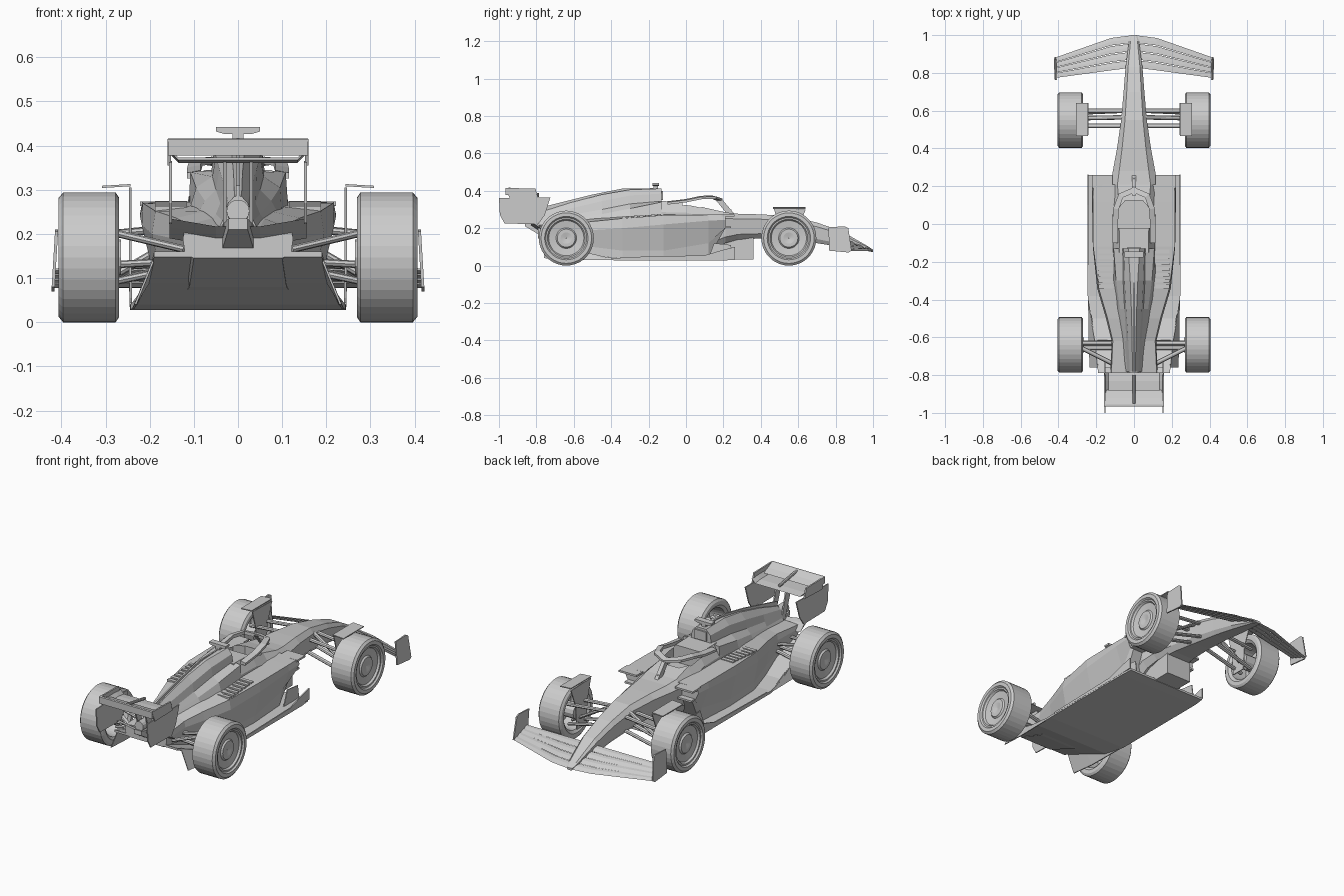
import bpy, bmesh, math
from mathutils import Vector


def make(name, verts, faces, mirror=False):
    me = bpy.data.meshes.new(name)
    me.from_pydata([tuple(v) for v in verts], [], faces)
    bm = bmesh.new()
    bm.from_mesh(me)
    bmesh.ops.remove_doubles(bm, verts=bm.verts, dist=1e-5)
    bmesh.ops.recalc_face_normals(bm, faces=bm.faces)
    bm.to_mesh(me)
    bm.free()
    ob = bpy.data.objects.new(name, me)
    bpy.context.collection.objects.link(ob)
    if mirror:
        ob.modifiers.new("mirror", "MIRROR")
    return ob


def loft(name, rings, mirror=False, closed=False):
    n, m = len(rings[0]), len(rings)
    verts = [v for r in rings for v in r]
    faces = [[i * n + j, i * n + (j + 1) % n, (i + 1) % m * n + (j + 1) % n, (i + 1) % m * n + j]
             for i in range(m if closed else m - 1) for j in range(n)]
    if not closed:
        faces += [list(range(n)), list(range((m - 1) * n, m * n))]
    return make(name, verts, faces, mirror)


def body(name, secs):
    """Loft along y; each section is y followed by right-half (x, z) points, top to bottom."""
    rings = []
    for y, *half in secs:
        rings.append([(x, y, z) for x, z in half] + [(-x, y, z) for x, z in reversed(half)])
    return loft(name, rings)


def side_plate(name, x, t, pts, mirror=True, lean=0.0):
    """Plate in the yz plane, centred on x, leaning outwards with height."""
    z0 = min(p[1] for p in pts)
    return loft(name, [[(x + s * t / 2 + lean * (z - z0), y, z) for y, z in pts] for s in (-1, 1)], mirror)


def box(name, lo, hi, mirror=False):
    return loft(name, [[(x, lo[1], lo[2]), (x, hi[1], lo[2]), (x, hi[1], hi[2]), (x, lo[1], hi[2])]
                       for x in (lo[0], hi[0])], mirror)


def rod(name, a, b, r, flat=1.0, mirror=True, n=8):
    a, b = Vector(a), Vector(b)
    d = (b - a).normalized()
    u = d.cross(Vector((0, 0, 1))).normalized()
    v = d.cross(u)
    return loft(name, [[p + u * r * math.cos(k * math.tau / n) + v * r * flat * math.sin(k * math.tau / n)
                        for k in range(n)] for p in (a, b)], mirror)


# Wheels: one lathe profile of (x, radius), closed around
tyre = [(.28, .10), (.269, .115), (.269, .135), (.277, .147), (.396, .147), (.406, .135), (.406, .116),
        (.398, .109), (.398, .101), (.388, .094), (.382, .055), (.39, .048), (.39, .03),
        (.384, .001), (.35, .001), (.35, .05), (.37, .055), (.37, .092)]
for label, cy in (("front", .55), ("rear", -.64)):
    rings = [[(x, cy + r * math.cos(a), .147 + r * math.sin(a)) for x, r in tyre]
             for a in (k * math.tau / 36 for k in range(36))]
    loft(label + "_wheel", rings, True, True)
    rod(label + "_hub", (.265, cy, .147), (.37, cy, .147), .04, n=12)


# Nose and cockpit tub
def tub(y, w, zt, zb):
    h = zt - zb
    return (y, (.7 * w, zt), (w, zt - .2 * h), (.95 * w, zb + .2 * h), (.7 * w, zb))


chassis = body("chassis", [tub(*s) for s in (
    (-.15, .11, .345, .05), (0, .112, .342, .05), (.1, .115, .31, .06), (.21, .125, .285, .12), (.28, .112, .277, .14),
    (.4, .09, .274, .145), (.55, .068, .265, .135), (.7, .055, .23, .12), (.83, .045, .185, .1),
    (.97, .026, .105, .078), (1.0, .015, .085, .072))])

# Sidepods, tapering into the narrow rear
pods = body("sidepods", [
    (.21, (.12, .274), (.215, .272), (.222, .245), (.2, .2), (.18, .2)),
    (.12, (.12, .274), (.217, .272), (.222, .24), (.178, .12), (.165, .04)),
    (-.12, (.11, .272), (.216, .27), (.218, .22), (.185, .08), (.18, .04)),
    (-.34, (.1, .262), (.187, .252), (.195, .2), (.17, .08), (.17, .04)),
    (-.5, (.08, .25), (.14, .236), (.148, .19), (.13, .1), (.13, .05)),
    (-.62, (.06, .235), (.112, .222), (.118, .19), (.11, .12), (.11, .08)),
    (-.79, (.05, .215), (.12, .21), (.125, .19), (.12, .155), (.1, .145))])

# Cockpit opening
opening = [(.045, .125), (.085, .08), (.09, -.02), (-.09, -.02), (-.085, .08), (-.045, .125)]
cutter = loft("cockpit_cutter", [[(x, y, z) for x, y in opening] for z in (.25, .5)])
cutter.hide_render = True
cutter.hide_viewport = True
for ob in (chassis, pods):
    mod = ob.modifiers.new("opening", "BOOLEAN")
    mod.operation = "DIFFERENCE"
    mod.object = cutter
box("headrest", (-.06, -.06, .24), (.06, -.021, .335))

# Halo: broad flat hoop and its pillar
path = [(.1, -.1, .335), (.1, 0, .347), (.095, .08, .364), (.07, .15, .366), (.0, .18, .355)]
path += [(-x, y, z) for x, y, z in reversed(path[:-1])]
hoop = []
for i, p in enumerate(path):
    d = (Vector(path[min(i + 1, 8)]) - Vector(path[max(i - 1, 0)])).normalized()
    u = d.cross(Vector((0, 0, 1))).normalized() * .015
    v = Vector((0, 0, .009))
    hoop.append([Vector(p) + u + v * .4, Vector(p) - u + v, Vector(p) - u - v, Vector(p) + u - v])
loft("halo_hoop", hoop)
side_plate("halo_pillar", 0, .02, [(.15, .362), (.195, .352), (.26, .275), (.22, .275)], False)

# Engine cover with fin, airbox and camera bar
body("engine_cover", [
    (-.13, (.03, .412), (.055, .385), (.06, .345), (.108, .34), (.112, .25)),
    (-.3, (.02, .406), (.05, .375), (.058, .33), (.095, .305), (.115, .24)),
    (-.45, (.014, .38), (.042, .345), (.05, .3), (.075, .275), (.1, .23)),
    (-.62, (.01, .336), (.03, .305), (.04, .27), (.05, .245), (.08, .205)),
    (-.78, (.008, .285), (.022, .27), (.03, .25), (.035, .23), (.05, .2))])
side_plate("spine_fin", 0, .008, [(-.16, .4), (-.16, .414), (-.34, .412), (-.5, .38), (-.78, .31), (-.78, .26)], False)
box("airbox_inlet", (-.035, -.135, .35), (.035, -.122, .4))
box("camera_stalk", (-.012, -.175, .4), (.012, -.15, .43))
body("camera_bar", [(y, (.05, .442), (.05, .432), (.03, .426)) for y in (-.178, -.145)])
rod("antenna", (0, .24, .27), (0, .241, .3), .003, mirror=False)

# Cooling louvres
for k in range(7):
    y = -.135 - k * .031
    box("louvre", (.115, y - .02, .25), (.188, y, .275 - k * .002), True)

# Floor, rising diffuser, keel and edge fences
body("floor", [(y, (w, zb + .012), (w, zb)) for y, w, zb in (
    (.26, .24, .03), (.2, .245, .028), (-.38, .245, .028), (-.5, .228, .04), (-.64, .205, .09), (-.79, .19, .148))])
box("keel", (-.075, .1, .032), (.075, .36, .15))
side_plate("floor_edge_fence", .243, .006, [(.26, .04), (.262, .1), (.2, .085), (.1, .055), (-.35, .045),
                                            (-.35, .035), (.1, .035)])
side_plate("inlet_fence", .19, .005, [(.25, .04), (.24, .11), (.15, .12), (.12, .04)])
box("sidepod_lip", (.115, .19, .263), (.222, .26, .273), True)
box("inlet_shelf", (.11, .19, .2), (.2, .24, .21), True)
# Curled outer sides of the diffuser
loft("diffuser_side", [[(x0, y, z0), (x1, y, z1), (x1 - .005, y, z1), (x0 - .005, y, z0)]
                       for y, x0, z0, x1, z1 in ((-.4, .243, .03, .243, .04), (-.62, .24, .03, .205, .09),
                                                 (-.76, .235, .04, .19, .15))], True)

# Tail: crash structure, exhaust, beam wing
body("crash_structure", [(-.76, (.04, .215), (.04, .15)), (-.86, (.022, .235), (.022, .21))])
rod("exhaust", (0, -.74, .25), (0, -.85, .252), .026, mirror=False, n=14)
loft("beam_wing", [[(x, -.76, z - .045), (x, -.8, z - .02), (x, -.83, z), (x, -.8, z - .008)]
                   for x, z in ((-.155, .235), (-.05, .217), (.05, .217), (.155, .235))])

# Rear wing: endplates, main plane, flap and pylons
side_plate("rear_wing_endplate", .153, .006,
           [(-1, .362), (-.995, .27), (-.97, .225), (-.79, .222), (-.755, .27), (-.725, .365)])
side_plate("rear_wing_tip", .156, .008, [(-.965, .415), (-.805, .412), (-.79, .36), (-.94, .355)])
loft("rear_main_plane", [[(x, -.785, z), (x, -.83, z - .006), (x, -.9, z), (x, -.9, z + .006), (x, -.83, z + .006)]
                         for x, z in ((-.155, .388), (-.135, .367), (.135, .367), (.155, .388))])
loft("rear_flap", [[(x, -.88, .384), (x, -.965, .378), (x, -.966, .415), (x, -.955, .416), (x, -.92, .398)]
                   for x in (-.159, .159)])
side_plate("rear_wing_pylon", .03, .007, [(-.77, .2), (-.8, .2), (-.86, .37), (-.815, .37)])
rod("flap_actuator", (0, -.8, .385), (0, -.95, .41), .008, mirror=False)


# Front wing: four slotted elements following the swept plan, drooping to the tips
def strip(x, f):
    lead = 1 - .12 * x if x < .12 else .985 - (x - .12) * .35
    trail = .825 - .13 * x
    return lead + (trail - lead) * f, .078 + (.075 - .08 * x) * f


for k in range(4):
    f0, f1 = k * .25, k * .25 + .225
    rings = []
    for x in (-.415, -.27, -.12, -.04, 0, .04, .12, .27, .415):
        (y0, z0), (y1, z1) = strip(abs(x), f0), strip(abs(x), f1)
        rings.append([(x, y0, z0), (x, (y0 + y1) / 2, (z0 + z1) / 2 + .006), (x, y1, z1 + .003),
                      (x, y1, z1 - .002), (x, (y0 + y1) / 2, (z0 + z1) / 2 - .005)])
    loft("front_wing_element", rings)
side_plate("front_wing_endplate", .419, .007,
           [(.762, .205), (.85, .21), (.868, .2), (.885, .08), (.87, .07), (.765, .08)], lean=-.06)

# Front wheel winglets
side_plate("wheel_winglet_side", .244, .005, [(.47, .305), (.64, .3), (.6, .2), (.59, .07), (.51, .07), (.5, .2)])
loft("wheel_winglet_top", [[(x, .465, z), (x, .64, z), (x, .64, z + .005), (x, .465, z + .005)]
                           for x, z in ((.243, .308), (.308, .304))], True)

# Suspension arms
arms = [((.05, .6, .225), (.29, .6, .2)), ((.05, .52, .22), (.29, .52, .2)),
        ((.05, .6, .15), (.29, .59, .09)), ((.05, .52, .15), (.29, .52, .09)),
        ((.05, .565, .24), (.29, .56, .1)),
        ((.1, -.63, .16), (.29, -.63, .205)), ((.12, -.735, .165), (.29, -.65, .205)),
        ((.1, -.625, .13), (.29, -.63, .09)), ((.1, -.655, .14), (.29, -.655, .13))]
for a, b in arms:
    rod("suspension_arm", a, b, .012, .7)
